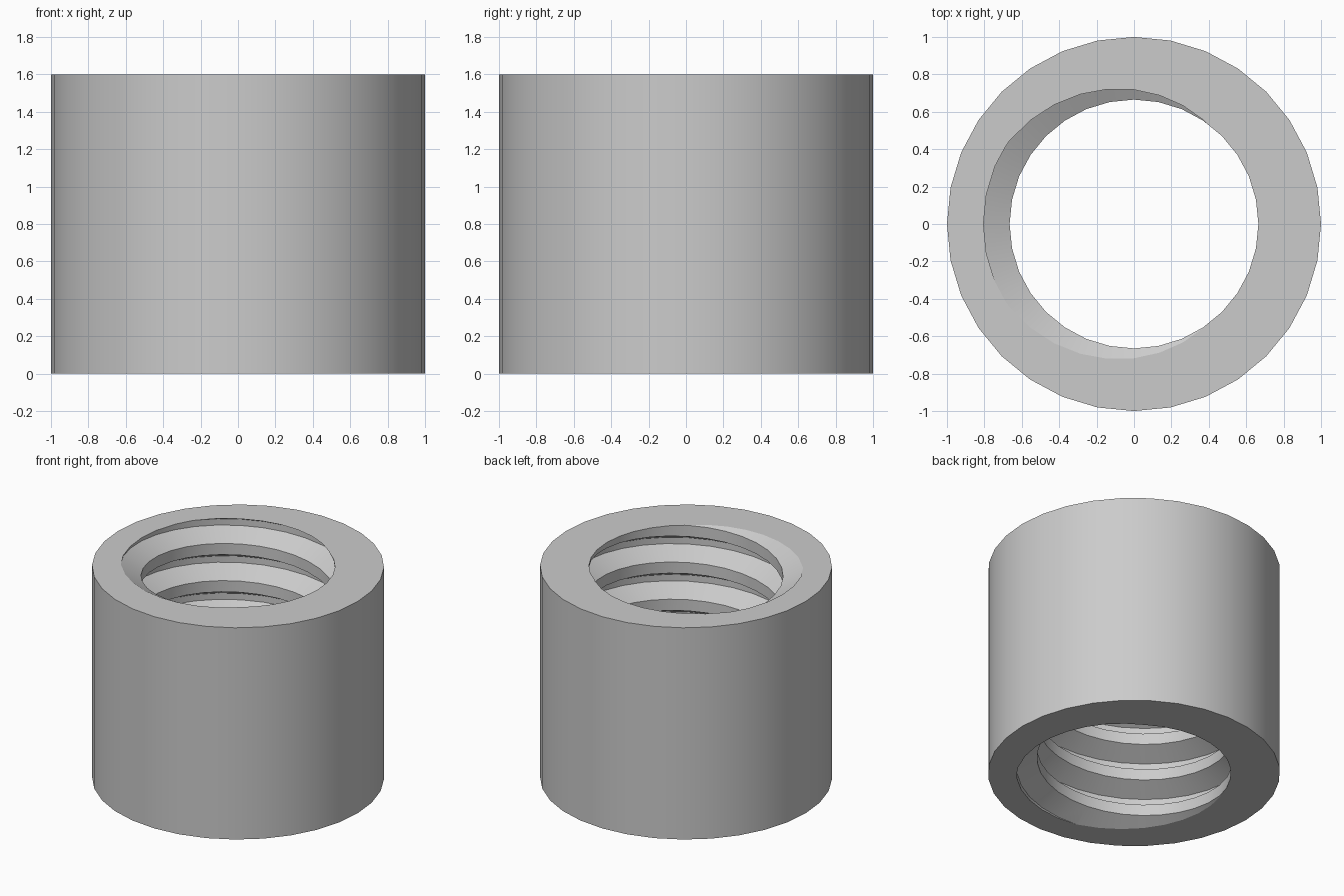
import bpy, bmesh, math
from mathutils import Vector

cube = bpy.data.objects.get("Cube")
if cube:
    bpy.data.objects.remove(cube, do_unlink=True)

SIDES = 32
HEIGHT = 1.6
OUTER = 1.0
CREST_R, ROOT_R = 0.665, 0.805
PITCH = 0.281
# thread profile over one pitch, starting at the root centre: (radius, fraction of pitch)
PROFILE = [(ROOT_R, -0.085), (ROOT_R, 0.085), (CREST_R, 0.35), (CREST_R, 0.65)]

bm = bmesh.new()


def ring_point(radius, step, z):
    angle = 2 * math.pi * step / SIDES
    return Vector((radius * math.cos(angle), radius * math.sin(angle), z))


# Internal thread: right-handed helical sweep, longer than the body at both ends
turns = 10
start = SIDES // 2 - 8 * SIDES
columns = []
for i in range(turns * SIDES):
    step = start + i
    base = HEIGHT + PITCH * (step / SIDES - 0.5)
    columns.append([bm.verts.new(ring_point(r, step, base + f * PITCH)) for r, f in PROFILE])

for i in range(len(columns) - SIDES - 1):
    a, b = columns[i], columns[i + 1]
    lower = a + [columns[i + SIDES][0]]
    upper = b + [columns[i + SIDES + 1][0]]
    for k in range(len(PROFILE)):
        bm.faces.new((lower[k], lower[k + 1], upper[k + 1], upper[k]))

# Trim the thread flush with the end faces
for z, normal in ((0, (0, 0, -1)), (HEIGHT, (0, 0, 1))):
    bmesh.ops.bisect_plane(bm, geom=bm.verts[:] + bm.edges[:] + bm.faces[:],
                           plane_co=(0, 0, z), plane_no=normal, clear_outer=True)
bmesh.ops.delete(bm, geom=[v for v in bm.verts if not v.link_faces], context='VERTS')
bmesh.ops.remove_doubles(bm, verts=bm.verts[:], dist=0.0005)

# Outer wall
bottom = [bm.verts.new(ring_point(OUTER, i, 0)) for i in range(SIDES)]
top = [bm.verts.new(ring_point(OUTER, i, HEIGHT)) for i in range(SIDES)]
for i in range(SIDES):
    j = (i + 1) % SIDES
    bm.faces.new((bottom[i], bottom[j], top[j], top[i]))

# Flat ring-shaped end faces between the wall and the thread opening
for z in (0, HEIGHT):
    rim = [e for e in bm.edges if e.is_boundary and all(abs(v.co.z - z) < 0.001 for v in e.verts)]
    bmesh.ops.triangle_fill(bm, edges=rim, use_beauty=True, normal=(0, 0, 1))

bmesh.ops.recalc_face_normals(bm, faces=bm.faces[:])
mesh = bpy.data.meshes.new("threaded_sleeve")
bm.to_mesh(mesh)
bm.free()

sleeve = bpy.data.objects.new("threaded_sleeve", mesh)
bpy.context.collection.objects.link(sleeve)

# Plain grey metal
grey = bpy.data.materials.new("grey_metal")
grey.use_nodes = True
colour = (0.6, 0.6, 0.6, 1)
grey.diffuse_color = colour
grey.node_tree.nodes["Principled BSDF"].inputs["Base Color"].default_value = colour
mesh.materials.append(grey)

bpy.ops.object.select_all(action='DESELECT')
sleeve.select_set(True)
bpy.context.view_layer.objects.active = sleeve
bpy.ops.object.shade_smooth_by_angle(angle=math.radians(25))
